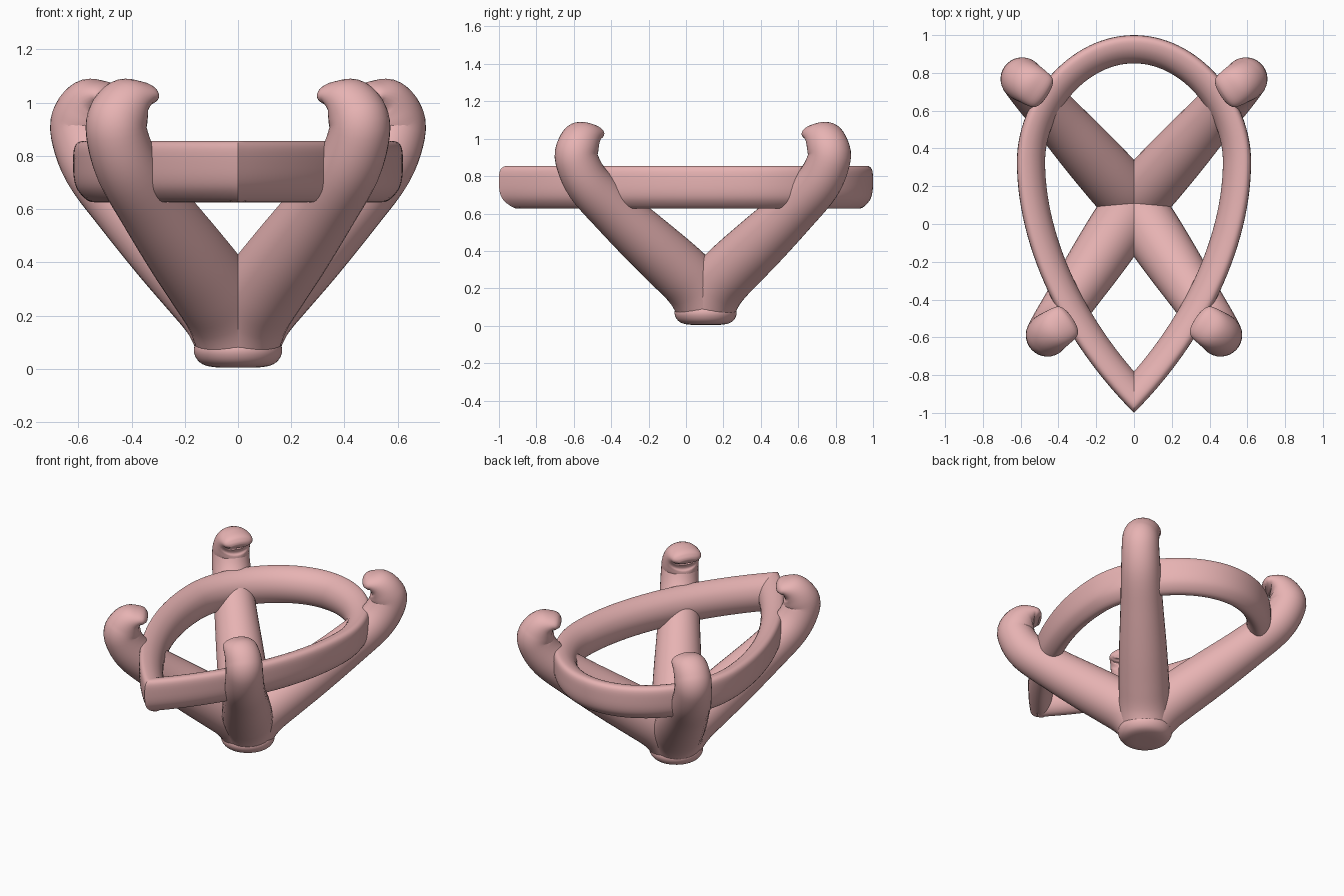
import bpy, bmesh, math
from mathutils import Vector

if "Cube" in bpy.data.objects:
    bpy.data.objects.remove(bpy.data.objects["Cube"])

mat = bpy.data.materials.new("rose_metal")
mat.diffuse_color = (0.8, 0.45, 0.45, 1)
mat.use_nodes = True
mat.node_tree.nodes["Principled BSDF"].inputs["Base Color"].default_value = mat.diffuse_color


def loft(name, rings, closed=False):
    """Skin a list of equal-length point rings; cap the ends unless closed."""
    bm = bmesh.new()
    vs = [[bm.verts.new(p) for p in r] for r in rings]
    n = len(vs[0])
    for i in range(len(vs) if closed else len(vs) - 1):
        a, b = vs[i], vs[(i + 1) % len(vs)]
        for j in range(n):
            k = (j + 1) % n
            bm.faces.new((a[j], a[k], b[k], b[j]))
    if not closed:
        bm.faces.new(vs[0])
        bm.faces.new(vs[-1])
    bmesh.ops.recalc_face_normals(bm, faces=bm.faces)
    me = bpy.data.meshes.new(name)
    bm.to_mesh(me)
    bm.free()
    me.materials.append(mat)
    ob = bpy.data.objects.new(name, me)
    bpy.context.collection.objects.link(ob)
    me.shade_smooth()
    me.set_sharp_from_angle(angle=math.radians(40))
    return ob


def catmull(pts, steps, closed=False):
    pts = [Vector(p) for p in pts]
    if closed:
        P = [pts[-1]] + pts + pts[:2]
    else:
        P = [2 * pts[0] - pts[1]] + pts + [2 * pts[-1] - pts[-2]]
    out = []
    for i in range(1, len(P) - 2):
        a, b, c, d = P[i - 1:i + 3]
        for s in range(steps):
            t = s / steps
            out.append(0.5 * (2 * b + (c - a) * t + (2 * a - 5 * b + 4 * c - d) * t * t
                              + (3 * b - a - 3 * c + d) * t ** 3))
    return out if closed else out + [pts[-1]]


def bezier(p, t):
    u = 1 - t
    w = (u ** 3, 3 * u * u * t, 3 * u * t * t, t ** 3)
    pos = sum((Vector(q) * k for q, k in zip(p, w)), Vector((0, 0)))
    w = (-u * u, u * u - 2 * u * t, 2 * u * t - t * t, t * t)
    tan = sum((Vector(q) * k for q, k in zip(p, w)), Vector((0, 0))).normalized()
    return pos, tan


# Pear-shaped ring: outline with inward offset direction, mitred at the tip
half = []
for seg in (((0, 1), (0.335, 1), (0.62, 0.67), (0.62, 0.33)),
            ((0.62, 0.33), (0.62, -0.12), (0.38, -0.62), (0, -1))):
    for i in range(28):
        pos, tan = bezier(seg, i / 28)
        half.append((pos, Vector((tan.y, -tan.x))))
outline = half + [(Vector((0, -1)), Vector((0, 1.414)))]
outline += [(Vector((-p.x, p.y)), Vector((-n.x, n.y))) for p, n in reversed(half[1:])]

# Ring cross-section: steep outside, rounded slope towards the inside
section = catmull([(0, 0.775), (0.003, 0.825), (0.016, 0.849), (0.042, 0.855), (0.085, 0.842),
                   (0.125, 0.808), (0.147, 0.758), (0.147, 0.705), (0.126, 0.656),
                   (0.09, 0.628), (0.055, 0.632), (0.018, 0.67), (0.003, 0.715)], 3, closed=True)
loft("pear_ring", [[(p.x + n.x * d, p.y + n.y * d, z) for d, z in section]
                   for p, n in outline], closed=True)

# Round base button
base = catmull([(0.02, 0.004), (0.09, 0.006), (0.135, 0.018), (0.16, 0.045),
                (0.165, 0.08), (0.14, 0.13)], 4)
loft("base", [[(r * math.cos(k * math.pi / 24), 0.105 + r * math.sin(k * math.pi / 24), z)
               for k in range(48)] for r, z in base])


# Hooked prong: rises from the base, then bends inward over the ring
def prong(name, head, hook, sx):
    foot, head, hook = Vector((0, 0.105)), Vector(head), Vector(hook).normalized()
    stem = [(0, 0.06, 0.155), (0.006, 0.1, 0.155), (0.06, 0.18, 0.157), (0.13, 0.245, 0.157),
            (0.25, 0.325, 0.155), (0.45, 0.45, 0.147),
            (0.7, 0.61, 0.132), (0.91, 0.76, 0.122), (1, 0.89, 0.115)]
    keys = [(*foot.lerp(head, t), z, r, r, 0) for t, z, r in stem]
    for d, z, side, up, turn in ((0.012, 0.955, 0.113, 0.112, 0.5), (0.05, 1.007, 0.108, 0.092, 1),
                                 (0.1, 1.027, 0.101, 0.056, 1), (0.13, 1.02, 0.09, 0.04, 1),
                                 (0.147, 1.01, 0.06, 0.018, 1)):
        keys.append((*(head + hook * d), z, side, up, turn))
    path = catmull(keys, 5)
    out = (head - foot).normalized()
    rings = []
    for i, q in enumerate(path):
        tan = (path[min(i + 1, len(path) - 1)] - path[max(i - 1, 0)])
        tan = Vector(tan[:3]).normalized()
        d = out.lerp(-hook, min(max(q[5], 0), 1))
        side = Vector((-d.y, d.x, 0))
        side = (side - tan * side.dot(tan)).normalized()
        up = tan.cross(side)
        ring = []
        for k in range(32):
            a = 2 * math.pi * k / 32
            p = Vector(q[:3]) + side * math.cos(a) * q[3] + up * math.sin(a) * q[4]
            ring.append((p.x * sx, p.y, p.z))
        rings.append(ring)
    loft(name, rings)


for sx, label in ((1, "right"), (-1, "left")):
    prong("back_prong_" + label, (0.59, 0.765), (-0.85, -0.55), sx)
    prong("front_prong_" + label, (0.457, -0.585), (-0.82, 0.56), sx)
